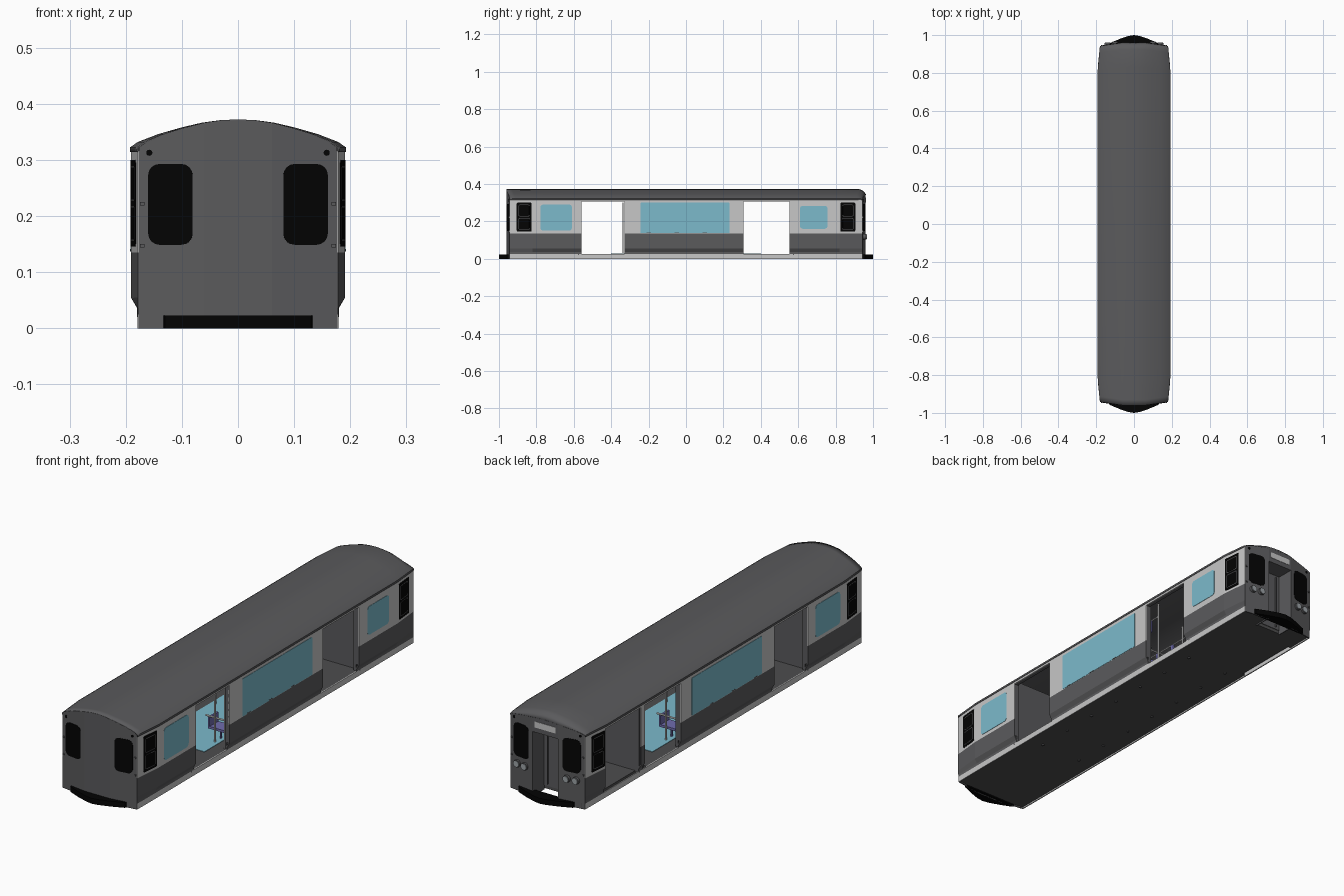
import bpy, bmesh, math
from mathutils import Vector, Matrix

if "Cube" in bpy.data.objects:
    bpy.data.objects.remove(bpy.data.objects["Cube"])

def material(name, r, g, b):
    m = bpy.data.materials.new(name)
    m.diffuse_color = (r, g, b, 1)
    m.use_nodes = True
    m.node_tree.nodes["Principled BSDF"].inputs["Base Color"].default_value = m.diffuse_color
    return m

GREY = material("dark_grey", .103, .103, .108)
SILVER = material("light_grey", .57, .57, .57)
TEAL = material("teal_glass", .20, .49, .60)
BLACK = material("black", .001, .001, .001)
FLOOR = material("floor_grey", .075, .075, .077)
PURPLE = material("purple_blue", .16, .15, .42)
LAMP = material("lamp_grey", .34, .37, .39)
WHITE = material("pale_metal", .75, .75, .75)

def mesh(name, verts, faces, mats, idx=None, thick=0, smooth=False):
    me = bpy.data.meshes.new(name)
    me.from_pydata(verts, [], faces)
    for m in mats:
        me.materials.append(m)
    if idx:
        for p, i in zip(me.polygons, idx):
            p.material_index = i
    bm = bmesh.new()
    bm.from_mesh(me)
    bmesh.ops.recalc_face_normals(bm, faces=bm.faces)
    bm.to_mesh(me)
    bm.free()
    ob = bpy.data.objects.new(name, me)
    bpy.context.collection.objects.link(ob)
    if thick:
        s = ob.modifiers.new("thickness", 'SOLIDIFY')
        s.thickness, s.offset = thick, 0
    if smooth:
        bpy.ops.object.select_all(action='DESELECT')
        ob.select_set(True)
        bpy.context.view_layer.objects.active = ob
        bpy.ops.object.shade_smooth_by_angle(angle=math.radians(25))
    return ob

def prism(name, loop, offset, mat, smooth=False):
    n = len(loop)
    verts = [Vector(p) for p in loop] + [Vector(p) + Vector(offset) for p in loop]
    faces = [tuple(range(n)), tuple(range(n, 2 * n))]
    faces += [(i, (i + 1) % n, n + (i + 1) % n, n + i) for i in range(n)]
    return mesh(name, verts, faces, [mat], smooth=smooth)

def box(name, x0, x1, y0, y1, z0, z1, mat):
    return prism(name, [(x0, y0, z0), (x1, y0, z0), (x1, y1, z0), (x0, y1, z0)], (0, 0, z1 - z0), mat)

def rod(name, a, b, r, mat, n=12):
    a, b = Vector(a), Vector(b)
    q = (b - a).to_track_quat('Z', 'Y')
    ring = [a + q @ Vector((r * math.cos(t), r * math.sin(t), 0))
            for t in (2 * math.pi * i / n for i in range(n))]
    return prism(name, ring, b - a, mat, True)

def plate(name, w, h, r, t, loc, rot, mat):
    """Rounded upright plate, facing local y, turned by rot about z."""
    pts = []
    for k, (sx, sz) in enumerate([(1, 1), (-1, 1), (-1, -1), (1, -1)]):
        for j in range(5):
            a = math.pi / 2 * (k + j / 4)
            pts.append((sx * (w / 2 - r) + r * math.cos(a), -t / 2, sz * (h / 2 - r) + r * math.sin(a)))
    ob = prism(name, pts, (0, t, 0), mat)
    ob.data.transform(Matrix.Translation(loc) @ Matrix.Rotation(rot, 4, 'Z'))
    return ob

# Body shape rules: half width along y, and bowed ends across x
def half_width(y):
    return .188 - .012 * max(0, (abs(y) - .82) / .123)

def end_y(x):
    return .958 - .15 * max(0, abs(x) - .06)

ROOF = [(1, .314), (1, .322), (.93, .331), (.74, .345), (.53, .3565), (.34, .365), (.17, .3695), (0, .371)]
ROOF = ROOF + [(-u, z) for u, z in ROOF[-2::-1]]

def dropped(z, k):
    return z if z < .316 else .316 + (z - .316) * k

# Side walls with door openings; the left wall also misses one panel
YS = [-.943, -.82, -.56, -.33, .307, .553, .58, .82, .943]
ZS = [0, .025, .036, .055, .135, .305, .316]
for side, label in ((1, "right"), (-1, "left")):
    verts = [(side * min(.177 if z < .04 else .188, half_width(y)), y, z) for y in YS for z in ZS]
    faces, idx = [], []
    for i in range(len(YS) - 1):
        for j in range(len(ZS) - 1):
            if i in (2, 4) and 1 <= j <= 4:
                continue
            if side < 0 and i == 6 and 1 <= j <= 4:
                continue
            a = i * len(ZS) + j
            faces.append((a, a + 1, a + len(ZS) + 1, a + len(ZS)))
            idx.append(1 if j == 0 or j >= 4 else 0)
    mesh(label + "_side_wall", verts, faces, [GREY, SILVER], idx, .005)

    # Passenger windows
    plate(label + "_large_window", .476, .163, .004, .008, (side * .188, -.005, .2185), math.pi / 2, TEAL)
    plate(label + "_front_window", .168, .14, .015, .008, (side * .188, -.694, .22), math.pi / 2, TEAL)
    if side > 0:
        plate(label + "_rear_window", .147, .123, .015, .008, (side * .188, .683, .222), math.pi / 2, TEAL)
    for y in (-.2, -.05, .1):
        box(label + "_window_clip", side * .189, side * .1925, y - .012, y + .012, .137, .141, GREY)

    # Cab windows on the tapered ends
    for e in (-1, 1):
        y = e * .865
        rot = math.pi / 2 + side * e * .097
        x = side * half_width(y)
        plate(label + "_cab_window", .08, .155, .006, .008, (x, y, .223), rot, BLACK)
        for z in (.187, .258):
            plate(label + "_cab_frame", .06, .062, .006, .0086, (x, y, z), rot, GREY)
            plate(label + "_cab_pane", .055, .057, .005, .0092, (x, y, z), rot, BLACK)

    # Door jambs, headers and floor edge
    for y0, y1 in ((-.56, -.33), (.307, .553)):
        for y, d in ((y0, -1), (y1, 1)):
            box(label + "_door_jamb", side * .165, side * .187, y, y + d * .007, .055, .31, GREY)
            box(label + "_door_jamb_foot", side * .165, side * .177, y, y + d * .007, .027, .055, GREY)
        box(label + "_door_header", side * .17, side * .187, y0, y1, .305, .312, GREY)
    rod(label + "_door_pole", (side * .172, -.336, .03), (side * .172, -.336, .3), .003, WHITE, 8)
    for y0, y1 in ([(-.94, .93)] if side > 0 else [(-.94, .52), (.82, .93)]):
        box(label + "_floor_edge", side * .16, side * .175, y0, y1, .006, .025, FLOOR)

# Roof, bowed at both ends and rounded down at the rear
rows = [(-1, 0, 1), (-1, .03, 1), (-1, .13, 1), (1, .13, 1), (1, .035, 1),
        (1, .022, .93), (1, .01, .78), (1, 0, .52)]
verts, n = [], len(ROOF)
for e, inset, k in rows:
    for u, z in ROOF:
        y = e * (end_y(u * .178) + .002 - inset)
        verts.append((u * (half_width(y) + .003), y, dropped(z, k)))
faces = [(i * n + j, i * n + j + 1, (i + 1) * n + j + 1, (i + 1) * n + j)
         for i in range(len(rows) - 1) for j in range(n - 1)]
mesh("roof", verts, faces, [GREY], thick=.003, smooth=True)

# End walls; the rear has an opening for the end door
top = ROOF[1:-1]
for e, label, k in ((-1, "front", 1), (1, "rear", .52)):
    verts = []
    for u, z in top:
        x = u * .1765
        verts += [(x, e * end_y(x), h) for h in (0, .28, dropped(z, k))]
    faces = []
    for i in range(len(top) - 1):
        a = i * 3
        middle = abs(top[i][0] + top[i + 1][0]) / 2 < .34
        if not (e > 0 and middle):
            faces.append((a, a + 1, a + 4, a + 3))
        faces.append((a + 1, a + 2, a + 5, a + 4))
    mesh(label + "_end_wall", verts, faces, [GREY], thick=.005)
    for s in (-1, 1):
        plate(label + "_end_window", .08, .144, .02, .008, (s * .12, e * end_y(.12), .221), -s * e * .149, BLACK)
        rod(label + "_marker_light", (s * .158, e * .93, .313), (s * .158, e * .948, .313), .0055, BLACK)
        for z in (.147, .222):
            box(label + "_grab_iron", s * .167, s * .175, e * .94, e * .948, z - .003, z + .003, GREY)
    # Black buffer plate
    shape = [(.134, .945), (.13, .957), (.075, .98), (.03, .995), (0, 1)]
    loop = [(x, e * y, 0) for x, y in shape] + [(-x, e * y, 0) for x, y in shape[-2::-1]]
    prism(label + "_buffer_plate", loop, (0, 0, .023), BLACK)

# Rear end door recess (open below), sign and headlights
for s in (-1, 1):
    box("recess_side", s * .06, s * .064, .88, .957, 0, .284, GREY)
    box("end_door_post", s * .038, s * .042, .88, .889, .03, .27, GREY)
    box("rear_floor_corner", s * .064, s * .165, .87, .945, .006, .025, FLOOR)
    for x in (.1, .14):
        y = end_y(x)
        rod("headlight_ring", (s * x, y - .01, .118), (s * x, y + .012, .118), .0155, GREY, 20)
        rod("headlight", (s * x, y, .118), (s * x, y + .015, .118), .013, LAMP, 20)
box("recess_top", -.064, .064, .88, .957, .28, .284, GREY)
box("end_door", -.064, .064, .877, .883, .02, .284, GREY)
plate("destination_sign", .1, .026, .003, .008, (0, .958, .314), 0, SILVER)

# Floor, its coloured covering, and underside bolts
box("floor", -.162, .162, -.945, .88, .006, .025, FLOOR)
box("floor_covering", -.12, .12, -.4, .4, .025, .027, TEAL)
for s in (-1, 1):
    for i in range(7):
        rod("underside_bolt", (s * .1, -.48 + .16 * i, .002), (s * .1, -.48 + .16 * i, .008), .006, GREY, 8)

# Interior bulkheads beyond the doors
for e in (-1, 1):
    box("bulkhead", -.18, .18, e * .572, e * .578, .02, .33, GREY)

# Interior poles, rails, hanging handles and seats
for s in (-1, 1):
    rod("ceiling_rail", (s * .1, -.3, .295), (s * .1, .28, .295), .003, WHITE, 8)
    for y in (-.3, -.2, -.01, .2, .28):
        rod("pole", (s * .1, y, .027), (s * .1, y, .355), .004, WHITE, 8)
    for y in (-.29, .27):
        rod("seat_rail", (s * .05, y, .125), (s * .18, y, .125), .004, WHITE, 8)
    for i in range(6):
        y = -.25 + .096 * i
        box("hanging_handle", s * .097, s * .103, y - .008, y + .008, .24, .295, PURPLE)
    for y in (-.26, .24):
        box("seat", s * .06, s * .14, y - .03, y + .03, .07, .08, PURPLE)
        box("seat_back", s * .06, s * .068, y - .03, y + .03, .08, .12, PURPLE)
        rod("seat_leg", (s * .1, y, .027), (s * .1, y, .07), .004, PURPLE, 8)
